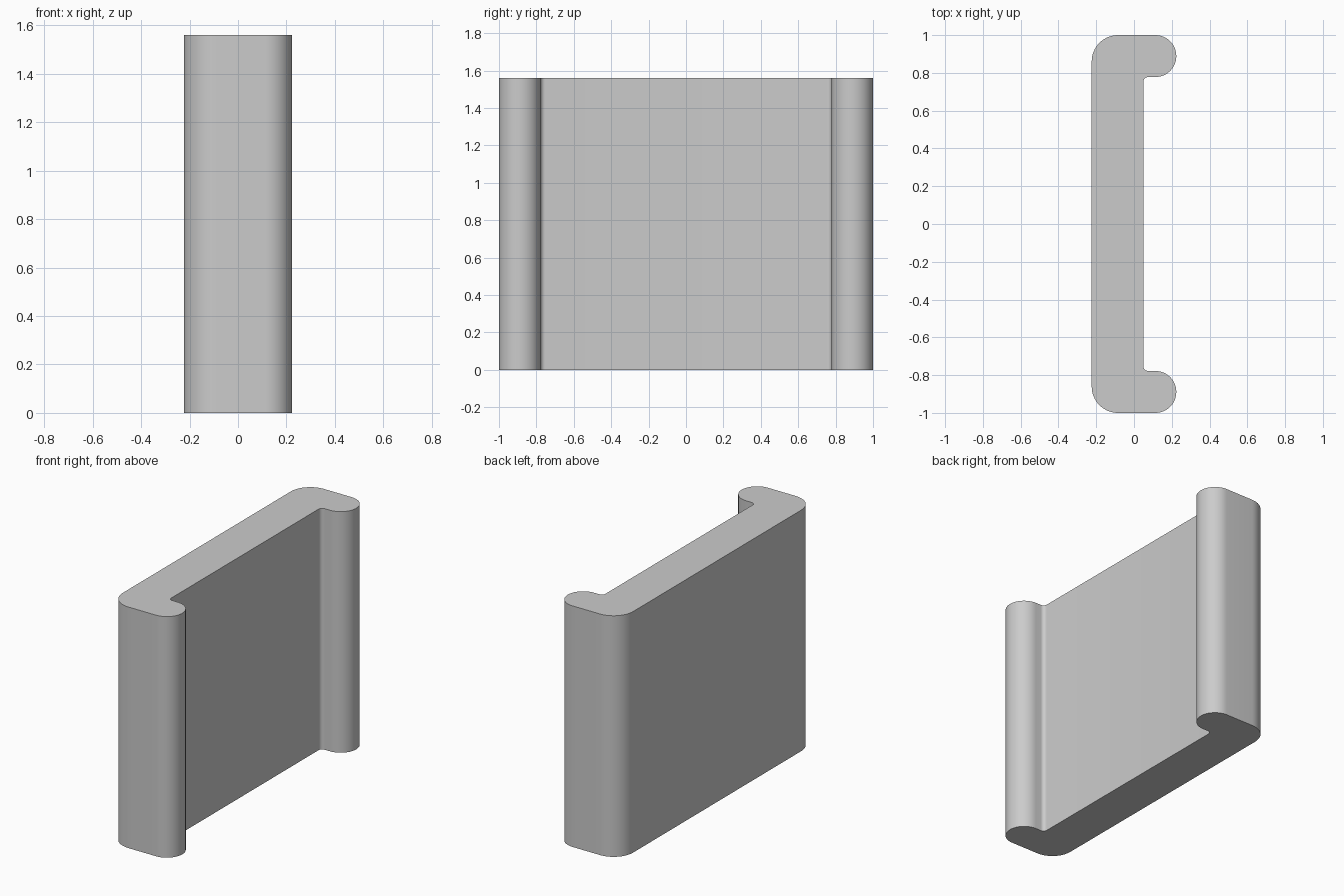
import bpy, bmesh
from math import cos, sin, radians
from mathutils import Vector

HEIGHT = 1.56

cube = bpy.data.objects.get("Cube")
if cube:
    bpy.data.objects.remove(cube, do_unlink=True)


def arc(cx, cy, radius, start, end, steps):
    """Points along an arc, angles in degrees."""
    angles = [radians(start + (end - start) * i / steps) for i in range(steps + 1)]
    return [Vector((cx + radius * cos(a), cy + radius * sin(a), 0)) for a in angles]


# Half of the channel outline: inner fillet, round lip, outer corner
half = arc(0.075, 0.753, 0.025, 180, 90, 8)
half += arc(0.113, 0.889, 0.111, -90, 90, 32)
half += arc(-0.084, 0.86, 0.14, 90, 180, 16)
outline = half + [Vector((p.x, -p.y, 0)) for p in reversed(half)]

# Extrude the outline upward into a solid channel
bm = bmesh.new()
base = bm.faces.new([bm.verts.new(p) for p in outline])
top = bmesh.ops.extrude_face_region(bm, geom=[base], use_keep_orig=True)["geom"]
bmesh.ops.translate(bm, vec=(0, 0, HEIGHT),
                    verts=[g for g in top if isinstance(g, bmesh.types.BMVert)])
bmesh.ops.recalc_face_normals(bm, faces=bm.faces)
mesh = bpy.data.meshes.new("channel_panel")
bm.to_mesh(mesh)
bm.free()
panel = bpy.data.objects.new("channel_panel", mesh)
bpy.context.collection.objects.link(panel)

# Plain grey finish
grey = bpy.data.materials.new("plain_grey")
grey.use_nodes = True
colour = (0.6, 0.6, 0.6, 1)
grey.diffuse_color = colour
grey.node_tree.nodes["Principled BSDF"].inputs["Base Color"].default_value = colour
mesh.materials.append(grey)

# Smooth curved sides, sharp end caps
bpy.context.view_layer.objects.active = panel
panel.select_set(True)
bpy.ops.object.shade_smooth_by_angle(angle=radians(30))
